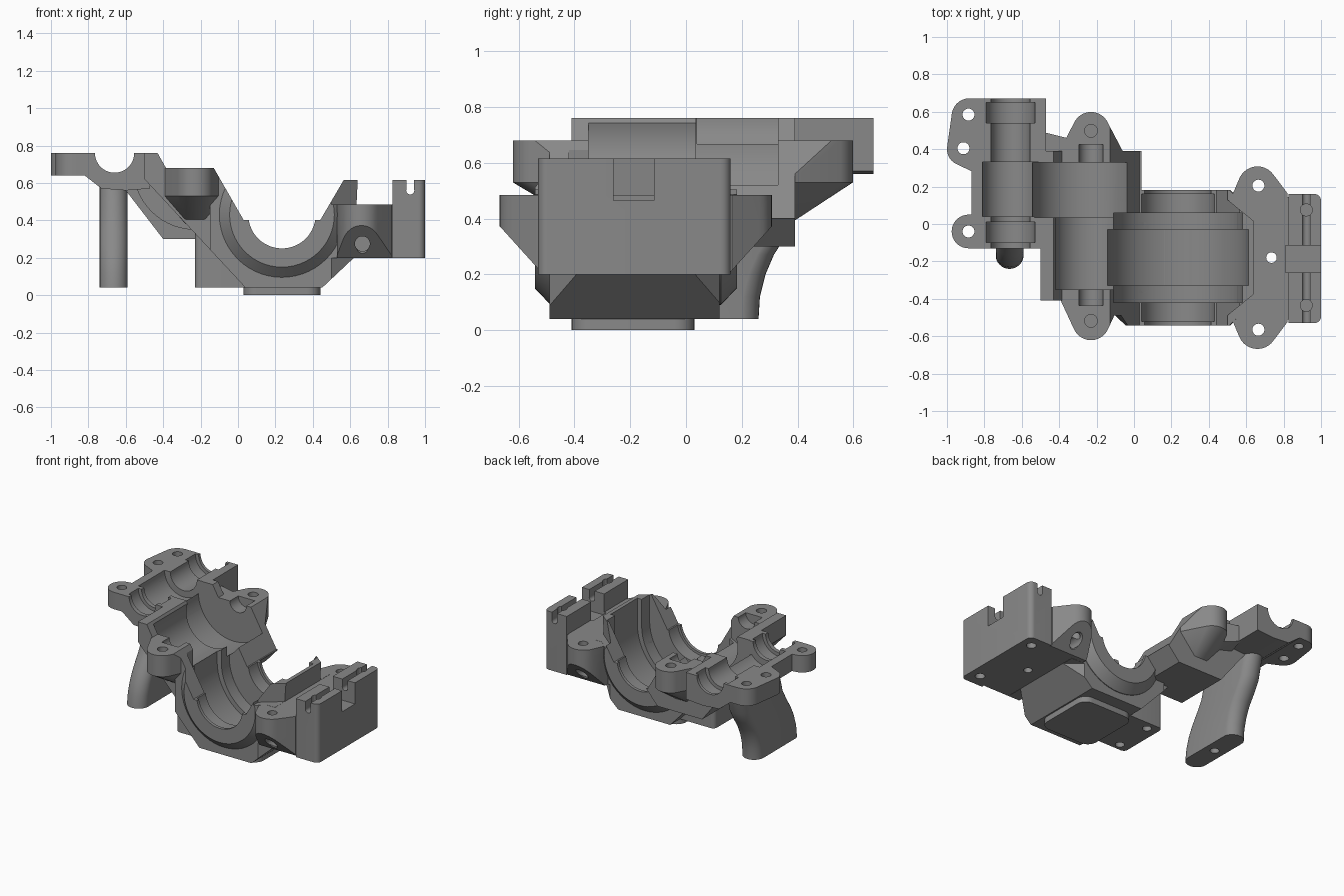
import bpy, bmesh
from math import cos, sin, pi

cube = bpy.data.objects.get("Cube")
if cube:
    bpy.data.objects.remove(cube, do_unlink=True)

grey = bpy.data.materials.new("cast grey")
grey.use_nodes = True
colour = (0.25, 0.25, 0.25, 1)
grey.diffuse_color = colour
grey.node_tree.nodes["Principled BSDF"].inputs["Base Color"].default_value = colour

parts, cutters = [], []


def finish(name, bm, group):
    bmesh.ops.recalc_face_normals(bm, faces=bm.faces)
    mesh = bpy.data.meshes.new(name)
    bm.to_mesh(mesh)
    bm.free()
    mesh.materials.append(grey)
    obj = bpy.data.objects.new(name, mesh)
    bpy.context.collection.objects.link(obj)
    group.append(obj)


def loft(name, rings, group):
    """Skin a stack of equal rings and cap both ends."""
    bm = bmesh.new()
    rows = [[bm.verts.new(p) for p in ring] for ring in rings]
    for a, b in zip(rows, rows[1:]):
        for i in range(len(a)):
            j = (i + 1) % len(a)
            bm.faces.new((a[i], a[j], b[j], b[i]))
    bm.faces.new(rows[0])
    bm.faces.new(rows[-1])
    finish(name, bm, group)


def prism(name, outline, y0, y1, group=parts):
    """Extrude an x-z outline along y."""
    loft(name, [[(x, y, z) for x, z in outline] for y in (y0, y1)], group)


def circle(x, z, r, n=56):
    return [(x + r * cos(2 * pi * i / n), z + r * sin(2 * pi * i / n)) for i in range(n)]


def lower_half(x, z, r, n=28):
    """Half circle from the left end, under the centre, to the right end."""
    return [(x - r * cos(pi * i / n), z - r * sin(pi * i / n)) for i in range(n + 1)]


def bore(name, x, z, r, y0, y1):
    prism(name, circle(x, z, r), y0, y1, cutters)


def hull(name, discs, group=parts):
    """Convex hull of upright discs (x, y, radius, bottom, top)."""
    bm = bmesh.new()
    for x, y, r, z0, z1 in discs:
        for px, py in (circle(x, y, r, 32) if r else [(x, y)]):
            for z in (z0, z1):
                bm.verts.new((px, py, z))
    result = bmesh.ops.convex_hull(bm, input=bm.verts)
    loose = [v for v in result["geom_interior"] if isinstance(v, bmesh.types.BMVert)]
    bmesh.ops.delete(bm, geom=loose, context="VERTS")
    bmesh.ops.dissolve_limit(bm, angle_limit=0.01, verts=bm.verts, edges=bm.edges)
    finish(name, bm, group)


def box(name, x0, x1, y0, y1, z0, z1, group=parts, r=0.0):
    hull(name, [(x, y, r, z0, z1) for x in (x0 + r, x1 - r)
                for y in (y0 + r, y1 - r)], group)


def hole(x, y, r, z0, z1):
    hull("screw_hole", [(x, y, r, z0, z1)], cutters)


DX, DZ = 0.235, 0.43      # large gear axis
MX, MZ = -0.23, 0.68      # middle shaft axis
IX, IZ = -0.66, 0.76      # input shaft axis
MID = -0.18               # middle of the large gear housing along y

# Large gear housing, with tapered bearing bosses on both faces
prism("large_gear_housing", [(0.04, 0.04), (0.45, 0.04), (0.62, 0.2), (0.64, 0.615),
      (0.55, 0.615), (0.5, 0.68), (-0.15, 0.68), (-0.15, 0.244)], -0.49, 0.12)
for side in (-1, 1):
    loft("bearing_boss", [[(x, MID + side * d, z) for x, z in circle(DX, DZ, r)]
         for d, r in ((0.25, 0.34), (0.305, 0.34), (0.362, 0.28))], parts)
box("bottom_pad", 0.03, 0.44, -0.41, 0.03, 0, 0.06, r=0.07)
box("front_foot", -0.23, 0.08, -0.37, 0.01, 0.04, 0.33, r=0.03)

# Sloping middle housing and the wider gear housing behind it
prism("middle_housing", [(-0.5, 0.76), (-0.43, 0.76), (-0.385, 0.68), (-0.08, 0.68),
      (-0.08, 0.169), (-0.5, 0.62)], -0.41, 0.1)
prism("rear_gear_housing", [(-0.87, 0.76), (-0.87, 0.66), (-0.82, 0.64), (-0.73, 0.575),
      (-0.6, 0.56), (-0.4, 0.3), (-0.05, 0.3), (0.04, 0.4), (-0.1, 0.68),
      (-0.385, 0.68), (-0.43, 0.76)], 0.0, 0.39)
prism("rear_wall_ring", lower_half(MX, MZ, 0.33), -0.06, 0.05)

# Input shaft cradle and its mounting plate
prism("input_cradle", [(-0.87, 0.76), (-0.87, 0.64), (-0.82, 0.64), (-0.73, 0.57),
      (-0.6, 0.56), (-0.47, 0.57), (-0.47, 0.76)], -0.13, 0.672)
hull("rear_mount_ear", [(-0.88, 0.577, 0.095, 0.64, 0.76), (-0.912, 0.4, 0.088, 0.64, 0.76),
     (-0.8, 0.25, 0, 0.64, 0.76), (-0.8, 0.672, 0, 0.64, 0.76)])
hull("front_mount_ear", [(-0.885, -0.04, 0.09, 0.64, 0.76), (-0.8, -0.13, 0, 0.64, 0.76),
     (-0.8, 0.06, 0, 0.64, 0.76)])
hull("cradle_web", [(-0.49, 0.38, 0, 0.54, 0.68), (-0.48, 0.49, 0, 0.57, 0.68),
     (-0.43, 0.455, 0, 0.55, 0.68), (-0.34, 0.455, 0, 0.53, 0.68), (-0.34, 0.38, 0, 0.5, 0.68)])

# Middle shaft ears, tapering down into the housing
for name, side in (("rear_shaft_ear", 1), ("front_shaft_ear", -1)):
    root = side * 0.37
    hull(name, [(MX, side * 0.51 - 0.011, 0.1, 0.53, 0.68), (-0.41, root, 0, 0.53, 0.68),
         (-0.05, root, 0, 0.53, 0.68), (-0.28, root, 0, 0.38, 0.5), (-0.18, root, 0, 0.38, 0.5)])

# Side block, its ears cut off by a slope below, and the slotted end box
box("side_block", 0.55, 0.85, -0.51, 0.145, 0.2, 0.485)
for name, side in (("rear_side_ear", 1), ("front_side_ear", -1)):
    root = MID + side * 0.3
    hull(name, [(0.66, MID + side * 0.383, 0.105, 0.2, 0.485), (0.53, root, 0, 0.2, 0.485),
         (0.53, root + side * 0.045, 0, 0.2, 0.485), (0.82, root, 0, 0.2, 0.485),
         (0.82, root + side * 0.045, 0, 0.2, 0.485)])
    hull("ear_slope", [(x, MID + side * d, 0, 0.1, z) for x in (0.515, 0.824)
         for d, z in ((0.332, 0.2), (0.52, 0.408))], cutters)
hull("end_box", [(0.825, -0.53, 0, 0.2, 0.615), (0.825, 0.16, 0, 0.2, 0.615),
     (0.965, -0.495, 0.035, 0.2, 0.615), (0.965, 0.125, 0.035, 0.2, 0.615)])

# Curved blade leg with rounded edges
rings = []
for z, y0, y1 in ((0.04, -0.24, 0.26), (0.12, -0.23, 0.265), (0.2, -0.205, 0.285),
                  (0.27, -0.17, 0.315), (0.34, -0.125, 0.36), (0.42, -0.08, 0.405),
                  (0.6, -0.03, 0.45)):
    ring = []
    for x, d in circle(0, 0, 0.075, 32):
        end = y1 - 0.075 if d > 0 else y0 + 0.075
        ring.append((-0.665 + x, end + d, z))
    rings.append(ring)
loft("blade_leg", rings, parts)

# Cutters: open top, gear chambers, bearing seats and shaft bores
prism("open_top", [(0.03, 0.402), (0.44, 0.402), (0.6, 0.675), (0.6, 1), (-0.187, 1),
      (-0.187, 0.78)], -0.8, 0.8, cutters)
for r, y0, y1 in ((0.378, -0.33, -0.03), (0.345, -0.42, 0.06)):
    prism("large_gear_chamber", lower_half(DX, DZ, r) + [(DX + r, 0.9), (DX - r, 0.9)],
          y0, y1, cutters)
bore("large_shaft_bore", DX, DZ, 0.18, -0.7, 0.3)
for y in (-0.52, 0.05):
    bore("large_bearing_seat", DX, DZ, 0.197, y, y + 0.11)
bore("rear_gear_chamber", -0.265, MZ, 0.278, 0.035, 0.33)
bore("middle_gear_chamber", MX, MZ, 0.2, -0.35, 0.038)
bore("middle_shaft_bore", MX, MZ, 0.065, -0.435, 0.425)
bore("input_shaft_bore", IX, IZ, 0.105, -0.3, 0.8)
bore("input_gear_chamber", IX, IZ, 0.15, 0.04, 0.332)
for y in (-0.1, 0.54):
    bore("input_bearing_seat", IX, IZ, 0.13, y, y + 0.11)

# Cutters: chamfered corners of the large housing, above and below the side block
for side in (-1, 1):
    for z0, z1 in ((0.0, 0.199), (0.486, 0.9)):
        hull("corner_chamfer", [(x, MID + side * d, 0, z0, z1)
             for x, d in ((0.5, 0.31), (0.66, 0.18), (0.66, 0.4), (0.5, 0.4))], cutters)

# Cutters: slot and notch of the end box
box("end_slot", 0.9, 0.942, -0.7, 0.4, 0.56, 0.8, cutters)
bore("end_slot_floor", 0.921, 0.56, 0.0215, -0.7, 0.4)
box("end_notch", 0.81, 1.1, -0.26, -0.115, 0.465, 0.8, cutters)

# Cutters: screw holes
for x, y in ((-0.885, 0.585), (-0.912, 0.405), (-0.885, -0.04)):
    hole(x, y, 0.032, 0.5, 0.9)
for y in (-0.518, 0.498):
    hole(MX, y, 0.034, 0.6, 0.8)
for y in (-0.565, 0.205):
    hole(0.665, y, 0.032, 0.1, 0.6)
hole(0.735, MID, 0.028, 0.1, 0.6)
for y in (-0.435, 0.075):
    hole(0.921, y, 0.032, 0.1, 0.3)
    hole(0.921, y, 0.032, 0.5, 0.8)
for y in (-0.32, -0.05):
    hole(-0.15, y, 0.03, 0, 0.14)
hole(-0.665, 0.01, 0.03, 0, 0.12)
bore("front_side_hole", 0.665, 0.275, 0.04, -0.8, -0.4)
bore("rear_side_hole", 0.665, 0.275, 0.04, 0.04, 0.5)


def bounds(obj):
    return [(min(c), max(c)) for c in zip(*(v.co for v in obj.data.vertices))]


# Cut every part with the cutters that reach it, then drop the cutters
for part in parts:
    for cutter in cutters:
        if all(a[0] < b[1] and b[0] < a[1] for a, b in zip(bounds(part), bounds(cutter))):
            mod = part.modifiers.new(cutter.name, "BOOLEAN")
            mod.operation, mod.solver, mod.object = "DIFFERENCE", "EXACT", cutter
graph = bpy.context.evaluated_depsgraph_get()
graph.update()
meshes = [bpy.data.meshes.new_from_object(p.evaluated_get(graph)) for p in parts]
for part, mesh in zip(parts, meshes):
    part.modifiers.clear()
    part.data = mesh
for cutter in cutters:
    bpy.data.objects.remove(cutter, do_unlink=True)

bpy.ops.object.select_all(action="DESELECT")
for part in parts:
    part.select_set(True)
bpy.context.view_layer.objects.active = parts[0]
bpy.ops.object.shade_smooth_by_angle(angle=0.5)
